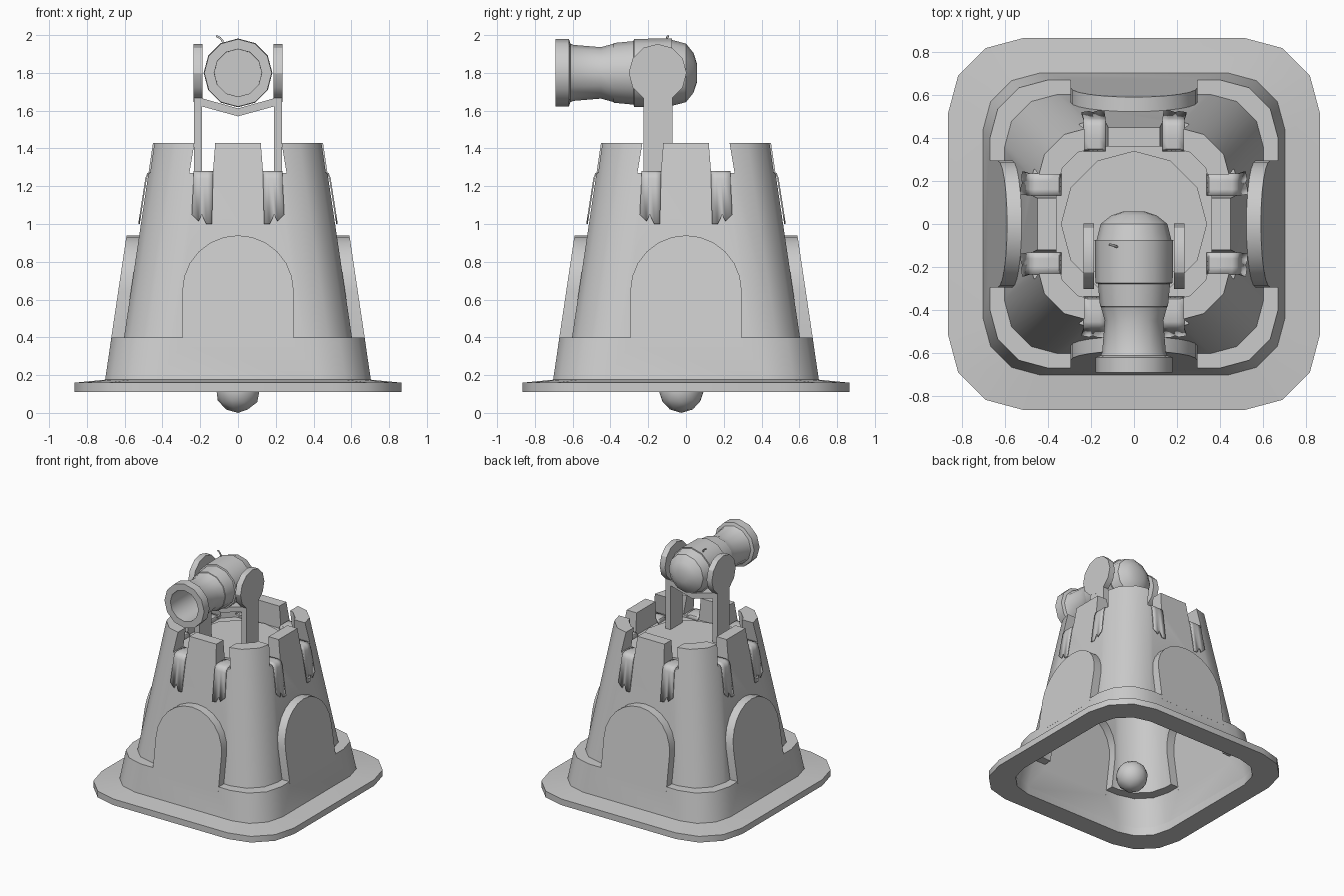
import bpy, bmesh, math
from mathutils import Matrix, Vector

if "Cube" in bpy.data.objects:
    bpy.data.objects.remove(bpy.data.objects["Cube"])


def make(name, bm, angle=30):
    bmesh.ops.remove_doubles(bm, verts=bm.verts, dist=0.0005)
    bmesh.ops.recalc_face_normals(bm, faces=bm.faces)
    me = bpy.data.meshes.new(name)
    bm.to_mesh(me)
    bm.free()
    ob = bpy.data.objects.new(name, me)
    bpy.context.collection.objects.link(ob)
    smooth(ob, angle)
    return ob


def select(ob):
    bpy.ops.object.select_all(action='DESELECT')
    ob.select_set(True)
    bpy.context.view_layer.objects.active = ob


def smooth(ob, angle=30):
    select(ob)
    if angle:
        bpy.ops.object.shade_smooth_by_angle(angle=math.radians(angle))


def rounded(h, r, z, seg=3):
    """Rounded square ring of half-width h, corner radius r."""
    pts = []
    for q in range(4):
        a0 = q * math.pi / 2
        c = Matrix.Rotation(a0, 3, 'Z') @ Vector((h - r, h - r, 0))
        for i in range(seg + 1):
            a = a0 + i * math.pi / 2 / seg
            pts.append((c.x + r * math.cos(a), c.y + r * math.sin(a), z))
    return pts


def circle(r, y, zc, n=12):
    return [(r * math.sin(2 * math.pi * i / n), y, zc + r * math.cos(2 * math.pi * i / n))
            for i in range(n)]


def loft(name, rings, loop=False, caps=True, angle=30):
    bm = bmesh.new()
    vs = [[bm.verts.new(p) for p in ring] for ring in rings]
    n = len(vs[0])
    for a, b in zip(vs, vs[1:] + (vs[:1] if loop else [])):
        for i in range(n):
            bm.faces.new((a[i], a[(i + 1) % n], b[(i + 1) % n], b[i]))
    if caps and not loop:
        bm.faces.new(vs[0])
        bm.faces.new(vs[-1])
    return make(name, bm, angle)


def prism(name, pts, lo, hi, axis='y'):
    """Extrude a (u, z) outline along x or y."""
    place = (lambda u, d, z: (u, d, z)) if axis == 'y' else (lambda u, d, z: (d, u, z))
    return loft(name, [[place(u, d, z) for u, z in pts] for d in (lo, hi)])


def boolean(ob, other, op):
    m = ob.modifiers.new("cut", 'BOOLEAN')
    m.operation, m.object, m.solver = op, other, 'EXACT'
    select(ob)
    bpy.ops.object.modifier_apply(modifier=m.name)
    bpy.data.objects.remove(other)


# Tower walls with a sunken roof pocket
tower = loft("tower", [rounded(0.63, 0.25, 0.22), rounded(0.45, 0.25, 1.43),
                       rounded(0.36, 0.2, 1.43), rounded(0.36, 0.2, 1.25)])

# Gaps between the battlements, one short cutter per gap
for axis in 'xy':
    for s in (-1, 1):
        gap = [(s * u, z) for u, z in ((0.133, 1.27), (0.257, 1.27), (0.217, 1.51), (0.114, 1.51))]
        for lo, hi in ((-0.7, -0.3), (0.3, 0.7)):
            boolean(tower, prism("gap_cutter", gap, lo, hi, axis), 'DIFFERENCE')

# Plinth: a tapered slab around the foot of the tower
def taper(z):
    return rounded(0.705 - 0.149 * (z - 0.165), 0.27, z)


boolean(tower, loft("plinth", [taper(0.165), taper(0.40)]), 'UNION')

# Arched panels in the same tapered plane, one on each side
arch = [(-0.295, 0.36), (0.295, 0.36)]
arch += [(0.295 * math.cos(a), 0.645 + 0.295 * math.sin(a))
         for a in [i * math.pi / 12 for i in range(13)]]
for axis in 'xy':
    for s in (-1, 1):
        panel = loft("panel", [[(u, s * d, z) if axis == 'y' else (s * d, u, z)
                                for u, z in arch
                                for d in [0.42 if inner else 0.7055 - 0.149 * (z - 0.165)]]
                               for inner in (True, False)])
        boolean(tower, panel, 'UNION')

# Open the hollow underside
bm = bmesh.new()
bm.from_mesh(tower.data)
under = [f for f in bm.faces if f.normal.z < -0.9 and f.calc_center_median().z < 0.23]
bmesh.ops.delete(bm, geom=under, context='FACES')
bm.to_mesh(tower.data)
bm.free()
smooth(tower)

# Ground flange
loft("base_flange", [rounded(0.865, 0.35, 0.11), rounded(0.865, 0.35, 0.16),
                     rounded(0.70, 0.27, 0.176), rounded(0.70, 0.27, 0.11)], loop=True)

# Round roof platform
loft("roof_platform", [[(x, z, h) for x, _, z in circle(0.34, 0, 0)] for h in (1.245, 1.266)])

# Ragged drips hanging over each battlement gap
columns = [(0.138, 1.0), (0.168, 1.0), (0.192, 1.05), (0.208, 1.015), (0.245, 1.05)]
path = [(0.34, 1.25), (0.352, 1.272), (0.40, 1.276), (0.455, 1.276), (0.478, 1.266), (0.487, 1.24)]
for q in range(4):
    for s in (-1, 1):
        bm = bmesh.new()
        rot = Matrix.Rotation(q * math.pi / 2, 3, 'Z')
        grid = []
        for x, low in columns:
            pts = [(x * 0.96, d, z) for d, z in path] + [(x, 0.487 + (1.24 - low) * 0.155, low)]
            grid.append([bm.verts.new(rot @ Vector((s * px, -d, z))) for px, d, z in pts])
        for a, b in zip(grid, grid[1:]):
            for i in range(len(a) - 1):
                f = (a[i], b[i], b[i + 1], a[i + 1])
                bm.faces.new(f if s > 0 else f[::-1])
        drip = make("drip", bm, 50)
        m = drip.modifiers.new("thickness", 'SOLIDIFY')
        m.thickness, m.offset = 0.008, 0

# Cannon barrel, lathed along y with a hollow bore
profile = [(-0.38, 0.0), (-0.38, 0.125), (-0.69, 0.126), (-0.69, 0.179), (-0.62, 0.179),
           (-0.612, 0.155), (-0.595, 0.148), (-0.45, 0.136), (-0.385, 0.154),
           (-0.383, 0.158), (-0.278, 0.168), (-0.275, 0.180), (-0.075, 0.182),
           (-0.074, 0.174), (0.0, 0.155), (0.04, 0.105), (0.058, 0.05),
           (0.058, 0.0)]
loft("cannon", [circle(r, y, 1.80) for y, r in profile], caps=False, angle=35)

# Fuse
cu = bpy.data.curves.new("fuse", 'CURVE')
cu.dimensions, cu.bevel_depth, cu.bevel_resolution, cu.use_fill_caps = '3D', 0.006, 1, True
sp = cu.splines.new('POLY')
fuse_pts = [(-0.075, -0.105, 1.94), (-0.082, -0.105, 1.97), (-0.095, -0.10, 1.985), (-0.115, -0.095, 1.995)]
sp.points.add(len(fuse_pts) - 1)
for p, co in zip(sp.points, fuse_pts):
    p.co = (*co, 1)
bpy.context.collection.objects.link(bpy.data.objects.new("fuse", cu))

# Cannon carriage: side discs, posts and a bent cradle
disc = [(-0.15 + x, z) for x, _, z in circle(0.153, 0, 1.80)]
for s, side in ((-1, "left"), (1, "right")):
    prism(side + "_disc", disc, s * 0.187, s * 0.235, 'x')
    prism(side + "_post", [(-0.225, 1.255), (-0.072, 1.255), (-0.072, 1.70), (-0.225, 1.70)],
          s * 0.19, s * 0.234, 'x')
prism("cradle", [(-0.2, 1.625), (0, 1.57), (0.2, 1.625), (0.2, 1.668), (0, 1.612), (-0.2, 1.668)],
      -0.222, -0.074)

# Ball beneath the tower
bm = bmesh.new()
bmesh.ops.create_icosphere(bm, subdivisions=2, radius=0.12,
                           matrix=Matrix.Translation((0, -0.025, 0.12)))
make("ball", bm, 40)
